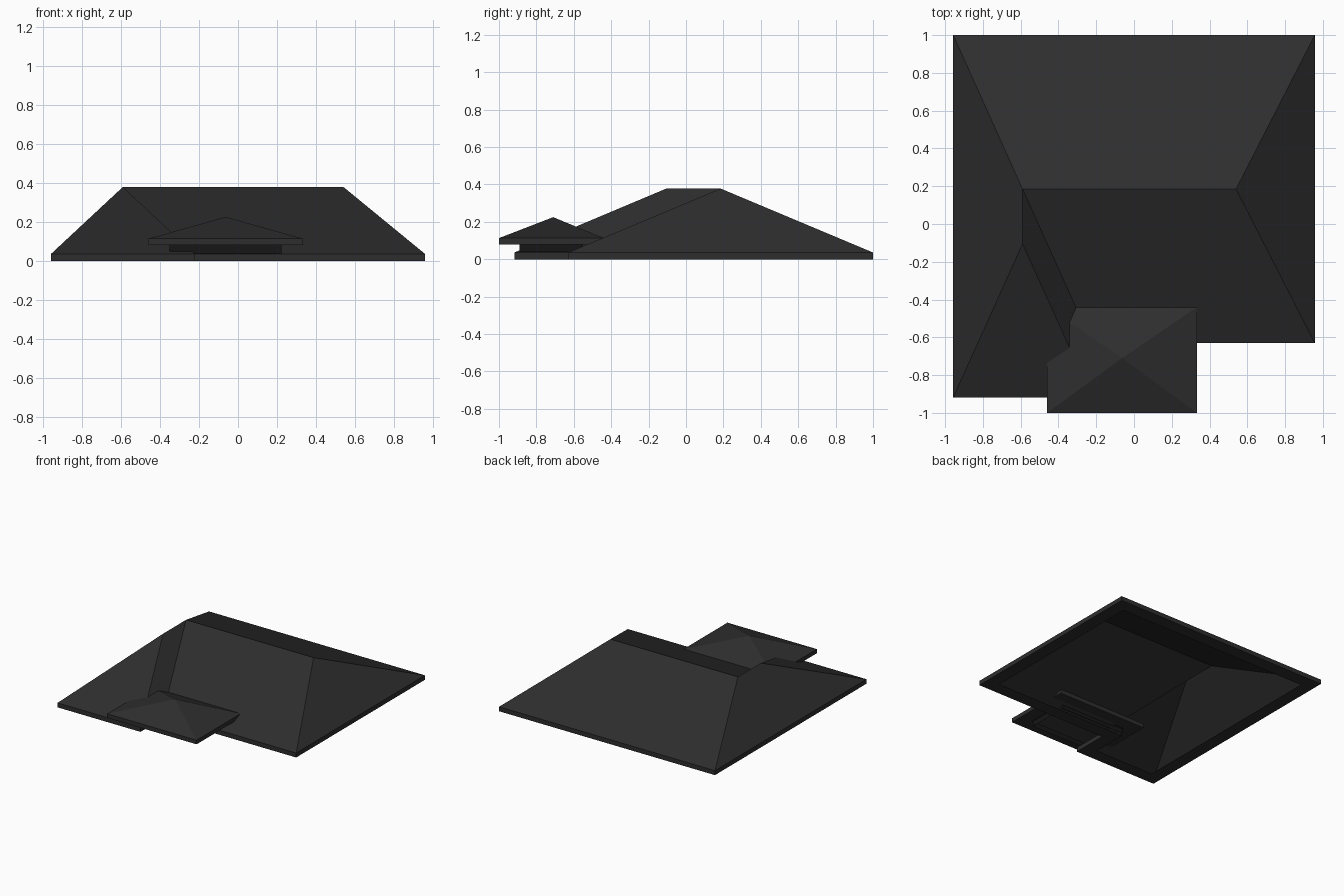
import bpy
import bmesh
from mathutils import Vector

if "Cube" in bpy.data.objects:
    bpy.data.objects.remove(bpy.data.objects["Cube"])


def material(name, v):
    m = bpy.data.materials.new(name)
    m.diffuse_color = (v, v, v, 1)
    m.use_nodes = True
    m.node_tree.nodes["Principled BSDF"].inputs["Base Color"].default_value = m.diffuse_color
    return m


ROOF = material("dark_shingle", 0.027)
TRIM = material("black_trim", 0.008)


def finish(name, bm, mat):
    me = bpy.data.meshes.new(name)
    bm.to_mesh(me)
    bm.free()
    me.materials.append(mat)
    ob = bpy.data.objects.new(name, me)
    bpy.context.collection.objects.link(ob)
    return ob


def inset(pts, d):
    """Shrink a counter-clockwise right-angled outline by d."""
    out = []
    for i, p in enumerate(pts):
        p = Vector(p)
        a = (p - Vector(pts[i - 1])).normalized()
        b = (Vector(pts[(i + 1) % len(pts)]) - p).normalized()
        out.append(p + d * (Vector((-a.y, a.x)) + Vector((-b.y, b.x))))
    return out


def ring(bm, pts, z):
    return [bm.verts.new((p[0], p[1], z)) for p in pts]


def bridge(bm, low, high):
    for i in range(len(low)):
        j = (i + 1) % len(low)
        bm.faces.new((low[i], low[j], high[j], high[i]))


def hip_roof(name, eave, peaks, slopes, z0, z1, top, overhang):
    """Soffit ring, fascia band and sloping planes over an eave outline."""
    bm = bmesh.new()
    inner = ring(bm, inset(eave, overhang), z0)
    low = ring(bm, eave, z0)
    high = ring(bm, eave, z1)
    v = high + ring(bm, peaks, top)
    bridge(bm, inner, low)
    bridge(bm, low, high)
    for s in slopes:
        bm.faces.new([v[i] for i in s])
    return finish(name, bm, ROOF)


# L-shaped main roof with a projecting wing on the left
hip_roof("main_roof",
         [(-.957, -.918), (-.222, -.918), (-.222, -.63),
          (.957, -.63), (.957, 1), (-.957, 1)],
         [(-.59, -.105), (-.59, .185), (.54, .185)],
         [(0, 1, 6), (1, 2, 7, 6), (2, 3, 8, 7), (3, 4, 8),
          (4, 5, 7, 8), (5, 0, 6, 7)],
         0, .036, .378, .105)

# Pyramid porch roof overlapping the front
porch = [(-.46, -1), (.333, -1), (.333, -.44), (-.46, -.44)]
hip_roof("porch_roof", porch, [(-.063, -.71)],
         [(i, (i + 1) % 4, 4) for i in range(4)],
         .08, .113, .225, .105)

# Short beam band below the porch roof
bm = bmesh.new()
beam = inset(porch, .11)
bridge(bm, ring(bm, beam, .038), ring(bm, beam, .08))
finish("porch_beam", bm, TRIM)
